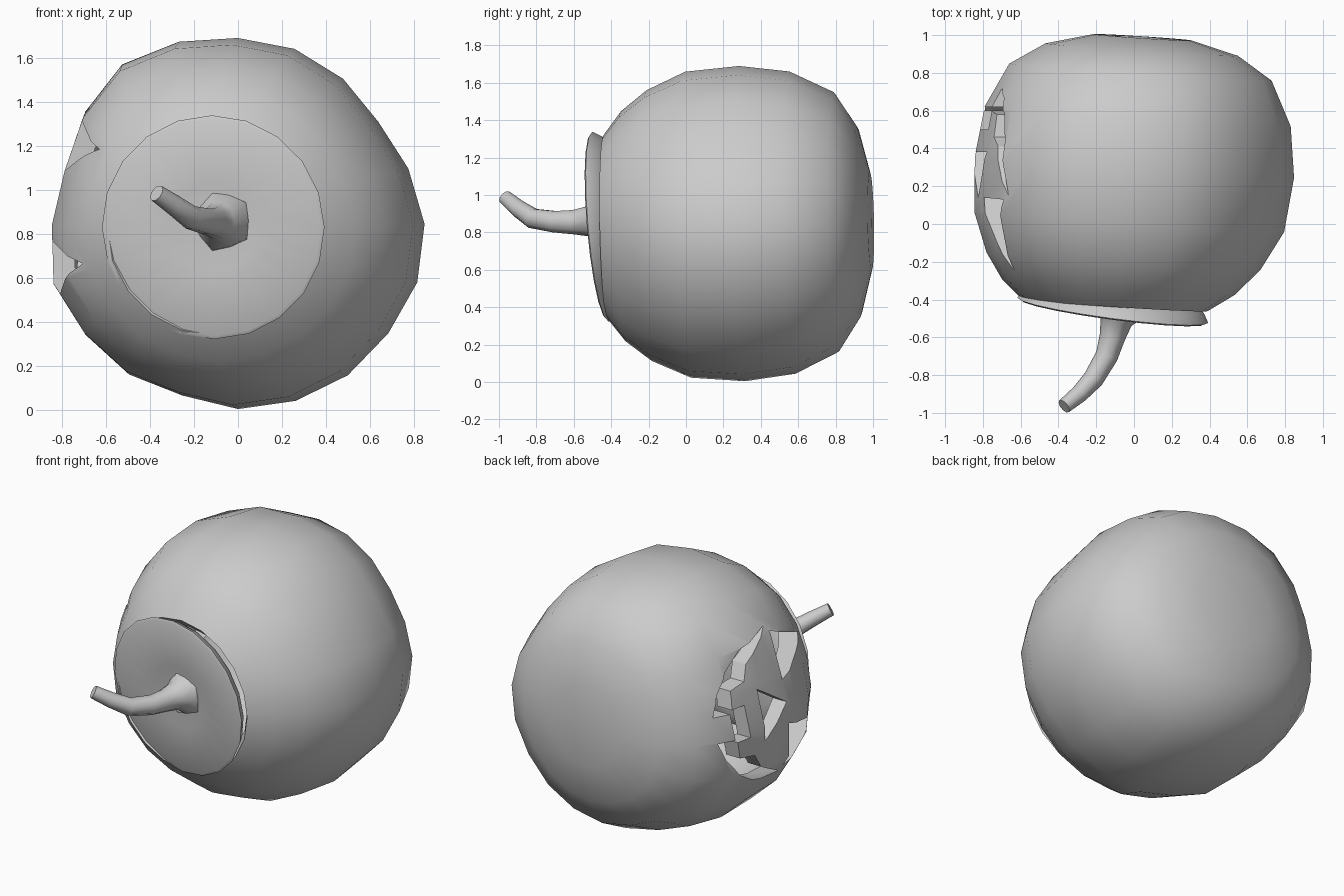
import bpy, bmesh, math
from mathutils import Vector, Matrix

if "Cube" in bpy.data.objects:
    bpy.data.objects.remove(bpy.data.objects["Cube"])

SIDES = 20
# Uneven girth of the shell, one factor per side (counter-clockwise from +x)
GIRTH = [1.005, .965, .935, .965, .99, 1.0, 1.03, 1.06, 1.02, .975,
         1.0, 1.045, 1.015, 1.0, .97, .995, 1.0, 1.005, 1.0, 1.015]


def finish(name, bm, angle=None):
    bmesh.ops.remove_doubles(bm, verts=bm.verts[:], dist=1e-5)
    bmesh.ops.recalc_face_normals(bm, faces=bm.faces[:])
    me = bpy.data.meshes.new(name)
    bm.to_mesh(me)
    bm.free()
    ob = bpy.data.objects.new(name, me)
    bpy.context.collection.objects.link(ob)
    if angle:
        smooth(ob, angle)
    return ob


def select(ob):
    bpy.ops.object.select_all(action='DESELECT')
    ob.select_set(True)
    bpy.context.view_layer.objects.active = ob


def smooth(ob, angle):
    select(ob)
    bpy.ops.object.shade_smooth_by_angle(angle=math.radians(angle))


def loft(bm, rings):
    """Skin a list of vertex rings; a one-vertex ring is a pole."""
    for a, b in zip(rings, rings[1:]):
        n = max(len(a), len(b))
        for i in range(n):
            j = (i + 1) % n
            if len(a) == 1:
                bm.faces.new((a[0], b[i], b[j]))
            elif len(b) == 1:
                bm.faces.new((a[i], b[0], a[j]))
            else:
                bm.faces.new((a[i], b[i], b[j], a[j]))


def lathe(name, profile, center, axis, angle, girth=None):
    """Profile points are (distance along axis, radius)."""
    m = Matrix.Translation(center) @ Vector(axis).to_track_quat('Z', 'Y').to_matrix().to_4x4()
    bm = bmesh.new()
    rings = []
    for t, r in profile:
        ring = []
        for i in range(1 if r == 0 else SIDES):
            a = 2 * math.pi * i / SIDES
            rr, shift = r, 0
            if girth:
                # unevenness fades out at both ends; the opening leans sideways
                rr = r * (1 + (girth[i] - 1) * max(0, 1 - (abs(t) / .74) ** 3))
                shift = -.055 * (max(t, 0) / .74) ** 2
            ring.append(bm.verts.new(m @ Vector((rr * math.cos(a) + shift, rr * math.sin(a), t))))
        rings.append(ring)
    loft(bm, rings)
    return finish(name, bm, angle)


# Hollow shell lying on its side, stem end towards the front
outer = [(-.695, 0), (-.69, .26), (-.625, .51), (-.505, .695), (-.27, .81), (0, .845),
         (.29, .82), (.50, .725), (.64, .615), (.735, .492)]
inner = [(.67, .43), (.58, .53), (.44, .63), (.26, .72), (0, .755), (-.24, .715),
         (-.44, .60), (-.55, .43), (-.60, .2), (-.605, 0)]
shell = lathe("pumpkin_shell", outer + inner, (0, .30, .845), (-.065, -.998, -.02), 40, GIRTH)

# Carved face openings, outlined as (y, offset in z from the face middle)
FACE_Z = .925
eye = [(.13, .425), (-.25, .26), (.14, .135)]
nose = [(.38, .16), (.14, 0), (.38, -.16)]
half_mouth = [(.50, .10), (.60, .10), (.58, .21), (.46, .23), (.41, .32), (.15, .46),
              (.43, .41), (.58, .32), (.67, .20), (.72, .08), (.62, .08)]


def flip(pts):
    return [(y, -z) for y, z in reversed(pts)]


bm = bmesh.new()
for outline in (eye, flip(eye), nose, half_mouth + flip(half_mouth)):
    ends = [[bm.verts.new((x, y, FACE_Z + z)) for y, z in outline] for x in (-1.2, -.25)]
    loft(bm, ends)
    for e in ends:
        bm.faces.new(e)
cutter = finish("face_cutter", bm)
cutter.hide_render = True
mod = shell.modifiers.new("carve", 'BOOLEAN')
mod.operation = 'DIFFERENCE'
mod.solver = 'EXACT'
mod.object = cutter
select(shell)
bpy.ops.object.modifier_apply(modifier="carve")
bpy.data.objects.remove(cutter)
smooth(shell, 40)

# Lid, a shallow dished disc set in the opening
lathe("lid", [(-.09, 0), (-.09, .36), (-.03, .48), (.02, .51), (.028, .495),
              (.022, .2), (.005, 0)],
      (-.11, -.437, .832), (-.13, -.98, -.085), 35)

# Curved stem with a flared, uneven foot
path = [(-.07, -.42, .86), (-.075, -.47, .86), (-.095, -.515, .86), (-.115, -.60, .855),
        (-.145, -.70, .857), (-.215, -.82, .875), (-.29, -.90, .93), (-.37, -.965, .985)]
radii = [.14, .13, .085, .068, .060, .055, .047, .040]
path = [Vector(p) for p in path]
bm = bmesh.new()
rings = []
for k, (p, r) in enumerate(zip(path, radii)):
    d = path[min(k + 1, len(path) - 1)] - path[max(k - 1, 0)]
    side = d.cross(Vector((0, 0, 1))).normalized()
    up = side.cross(d).normalized()
    ring = []
    for i in range(10):
        a = 2 * math.pi * i / 10
        rr = r * (1 + (.07 * (-1) ** i if k < 2 else 0))
        ring.append(bm.verts.new(p + side * rr * math.cos(a) + up * rr * math.sin(a)))
    rings.append(ring)
loft(bm, rings)
bm.faces.new(rings[0])
bm.faces.new(rings[-1])
finish("stem", bm, 45)
